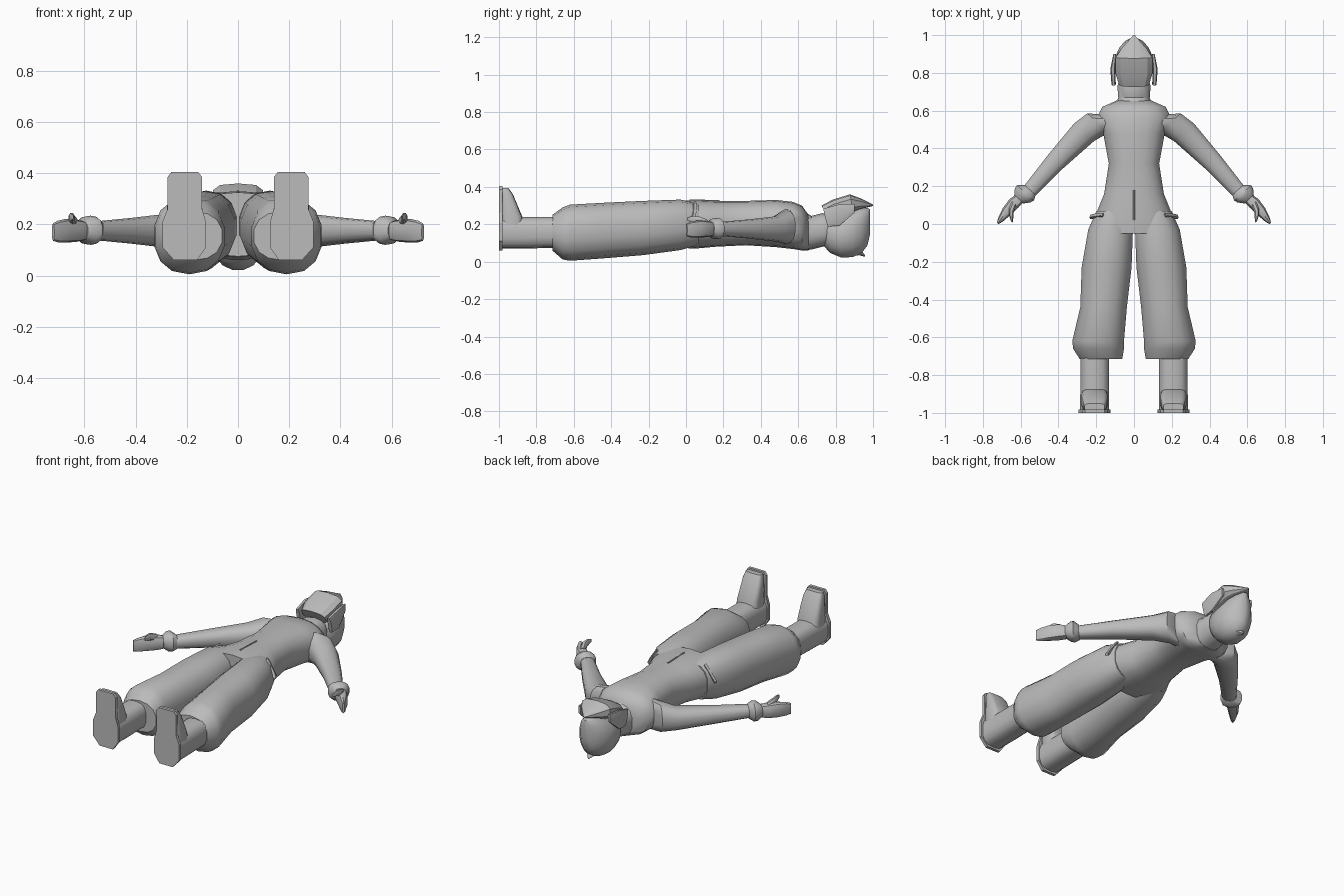
import bpy, bmesh, math
from mathutils import Vector

grey = bpy.data.materials.new("plain grey")
grey.diffuse_color = (0.5, 0.5, 0.5, 1)


def finish(name, bm, mirror=False, angle=40):
    bmesh.ops.recalc_face_normals(bm, faces=bm.faces)
    me = bpy.data.meshes.new(name)
    bm.to_mesh(me)
    bm.free()
    me.materials.append(grey)
    ob = bpy.data.objects.new(name, me)
    bpy.context.collection.objects.link(ob)
    if mirror:
        ob.modifiers.new("Mirror", 'MIRROR').use_mirror_merge = False
    bpy.ops.object.select_all(action='DESELECT')
    ob.select_set(True)
    bpy.context.view_layer.objects.active = ob
    bpy.ops.object.shade_smooth_by_angle(angle=math.radians(angle))
    return ob


def power(c, p):
    return math.copysign(abs(c) ** (2 / p), c)


def loft(name, rings, n=14, p=2.4, mirror=False, angle=40):
    """rings: (centre, half axis u, half axis v); skins rounded rings, caps both ends"""
    bm = bmesh.new()
    loops = []
    for c, u, v in rings:
        c, u, v = Vector(c), Vector(u), Vector(v)
        loops.append([bm.verts.new(c + u * power(math.cos(a), p) + v * power(math.sin(a), p))
                      for a in (2 * math.pi * (i + 0.5) / n for i in range(n))])
    for a, b in zip(loops, loops[1:]):
        for i in range(n):
            bm.faces.new((a[i], a[(i + 1) % n], b[(i + 1) % n], b[i]))
    bm.faces.new(loops[0])
    bm.faces.new(loops[-1])
    return finish(name, bm, mirror, angle)


def along_y(name, rows, **kw):
    """rows: (y, x0, x1, z0, z1)"""
    return loft(name, [((((a + b) / 2), y, (c + d) / 2), ((b - a) / 2, 0, 0), (0, 0, (d - c) / 2))
                       for y, a, b, c, d in rows], **kw)


def along_z(name, rows, **kw):
    """rows: (z, x0, x1, y0, y1)"""
    return loft(name, [((((a + b) / 2), (c + d) / 2, z), ((b - a) / 2, 0, 0), (0, (d - c) / 2, 0))
                       for z, a, b, c, d in rows], **kw)


def limb(name, rows, **kw):
    """arm direction rings: (x, y, z, half width, half depth)"""
    return loft(name, [((x, y, z), (0.75 * w, 0.66 * w, 0), (0, 0, h)) for x, y, z, w, h in rows],
                mirror=True, **kw)


# torso and collar
along_y("torso", [(y, -w, w, a, b) for y, w, a, b in (
    (-.05, .2, .075, .325), (.05, .205, .07, .33), (.16, .16, .08, .325), (.32, .135, .088, .325),
    (.48, .165, .078, .33), (.57, .195, .068, .32), (.62, .17, .06, .3), (.655, .09, .06, .25))], n=18)
along_y("collar", [(y, -w, w, a, b) for y, w, a, b in (
    (.63, .1, .06, .27), (.67, .085, .065, .245), (.73, .09, .08, .26), (.76, .08, .09, .25))])

# baggy trouser legs
along_y("trouser_leg", [
    (.07, .02, .2, .09, .31), (-.03, .003, .245, .062, .332), (-.23, .01, .28, .035, .325),
    (-.44, .035, .287, .018, .315), (-.62, .05, .33, .005, .305), (-.66, .05, .325, .012, .29),
    (-.715, .06, .29, .06, .25)], p=2.3, mirror=True)

# boots: shaft, foot and sole
along_y("boot_shaft", [(-.68, .13, .285, .075, .24), (-.86, .13, .285, .07, .24),
                       (-.99, .13, .288, .07, .24)], p=2.8, mirror=True)
along_z("boot_foot", [(.12, .14, .28, -.99, -.86), (.24, .138, .28, -.99, -.875), (.3, .14, .275, -.99, -.9),
                      (.36, .145, .27, -.99, -.925), (.395, .155, .262, -.99, -.95)], p=4, mirror=True)
bm = bmesh.new()
outline = [(.16, .06), (.25, .06), (.295, .11), (.295, .21), (.275, .26), (.275, .385), (.26, .405),
           (.156, .405), (.14, .385), (.14, .26), (.125, .21), (.125, .11)]
sole = bm.faces.new([bm.verts.new((x, -1, z)) for x, z in outline])
ext = bmesh.ops.extrude_face_region(bm, geom=[sole])
bmesh.ops.translate(bm, vec=(0, .018, 0), verts=[v for v in ext["geom"] if isinstance(v, bmesh.types.BMVert)])
finish("boot_sole", bm, True, 20)

# arms with flared cuffs
limb("arm", [(.08, .53, .19, .075, .1), (.19, .535, .185, .078, .09), (.265, .485, .175, .072, .068),
             (.42, .325, .175, .054, .05), (.565, .16, .175, .04, .036)])
limb("cuff", [(.55, .18, .175, .04, .04), (.575, .165, .177, .062, .057), (.59, .15, .177, .056, .055),
              (.61, .13, .176, .033, .035)])

# hands and thumbs
limb("hand", [(.595, .145, .175, .028, .035), (.635, .11, .175, .034, .044), (.675, .065, .175, .028, .046),
              (.705, .025, .172, .017, .042), (.722, .003, .17, .006, .034)], n=10, p=2.8)
limb("thumb", [(.635, .11, .205, .016, .02), (.65, .07, .22, .018, .022), (.65, .035, .228, .015, .017),
               (.647, .01, .228, .006, .01)], n=8)

# rounded head with a small tuft at the back
along_y("head", [(y, -w, w, a, b) for y, w, a, b in (
    (.73, .065, .09, .24), (.77, .092, .045, .25), (.83, .104, .02, .26), (.89, .1, .022, .28),
    (.94, .075, .045, .29), (.97, .045, .085, .29), (.985, .015, .15, .28))], n=16, p=2.1)
along_y("hair_tuft", [(.87, -.055, .055, .025, .1), (.925, -.03, .03, .033, .08),
                      (.958, -.004, .004, .026, .034)], n=8, p=2)

# pointed visor over the face, sloping upward then down to its tip
loft("visor", [((0, .745, .262), (.082, 0, 0), (0, -.02, .038)),
               ((0, .8, .287), (.1, 0, 0), (0, -.015, .045)),
               ((0, .885, .312), (.1, 0, 0), (0, -.008, .048)),
               ((0, .93, .31), (.068, 0, 0), (0, 0, .03)),
               ((0, 1, .302), (.004, 0, 0), (0, 0, .004))], n=10, p=3, angle=30)
loft("ear_guard", [((.108, .745, .235), (.012, 0, 0), (0, -.012, .05)),
                   ((.112, .82, .25), (.014, 0, 0), (0, 0, .06)),
                   ((.102, .9, .285), (.008, 0, 0), (0, 0, .025))], n=8, p=3, mirror=True, angle=30)

# pocket flaps and front fastening
loft("pocket_flap", [((.195, .05, .26), (.035, -.005, -.05), (.004, .006, .01)),
                     ((.2, .035, .262), (.035, -.005, -.05), (.004, .006, .01))],
     n=8, p=4, mirror=True)
along_y("front_fastening", [(.02, -.005, .005, .315, .334), (.18, -.005, .005, .315, .329)], n=8, p=4)
